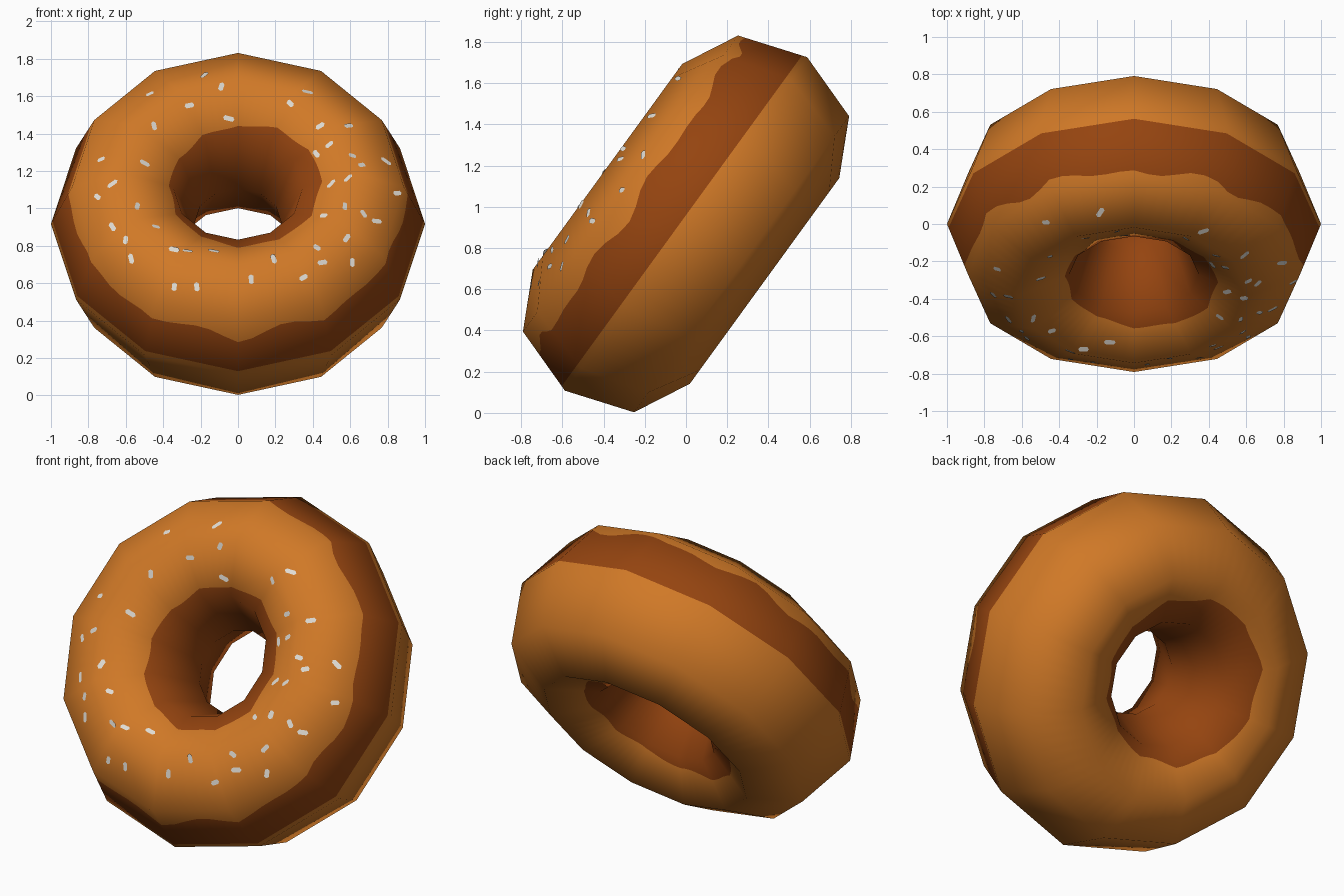
import bpy, math, random
from math import sin, cos, pi
from mathutils import Vector, Matrix
from mathutils.bvhtree import BVHTree

if "Cube" in bpy.data.objects:
    bpy.data.objects.remove(bpy.data.objects["Cube"])

random.seed(4)
R, A, B = 0.617, 0.383, 0.471        # ring radius, half width and half height of section
SIDES, RINGS, SUB = 12, 8, 6         # low-poly ring, each side split for the wavy colour edges
TILT = Matrix.Rotation(math.radians(54), 3, 'X')
LIFT = Vector((0, 0, 0.917))


def material(name, rgb):
    m = bpy.data.materials.new(name)
    m.diffuse_color = (*rgb, 1)
    m.use_nodes = True
    m.node_tree.nodes["Principled BSDF"].inputs["Base Color"].default_value = m.diffuse_color
    return m


caramel = material("caramel", (0.63, 0.19, 0.02))
brown = material("brown", (0.30, 0.058, 0.005))
white = material("off_white", (0.75, 0.72, 0.66))


def corner(i, j):
    """Point and normal at a corner of the low-poly ring."""
    t, p = 2 * pi * i / SIDES, 2 * pi * j / RINGS
    r = R + A * cos(p)
    pos = Vector((r * cos(t), r * sin(t), B * sin(p)))
    nx, nz = cos(p) / A, sin(p) / B
    return pos, Vector((nx * cos(t), nx * sin(t), nz)).normalized()


def surface(u, v):
    """Point and normal on the flat facets, u around the ring, v around the section."""
    i, j = math.floor(u + 1e-9), math.floor(v + 1e-9)
    s, t = u - i, v - j
    out = []
    for k in (0, 1):
        a = corner(i, j)[k].lerp(corner(i + 1, j)[k], s)
        b = corner(i, j + 1)[k].lerp(corner(i + 1, j + 1)[k], s)
        out.append(TILT @ a.lerp(b, t))
    return out[0] + LIFT, out[1].normalized()


# Section positions of the loops; the wavy ones are the colour edges
def loops(t):
    icing = min(0.98, 0.79 + 0.09 * sin(t) + 0.05 * sin(9 * t) + 0.04 * sin(14 * t + 1))
    hole_front = 0.41 + 0.04 * cos(t) - 0.015 * sin(t) + 0.006 * sin(7 * t)
    hole_back = 0.46 - 0.06 * cos(t) + 0.05 * sin(t) + 0.008 * sin(8 * t)
    f = max(0.05, (hole_front - 0.346) / 0.271)
    b = max(0.05, (hole_back - 0.346) / 0.271)
    return [0, 0.075, icing, 1, 2, 3 - f, 3, 4, 5, 5 + b, 6, 7]


BROWN_STRIPS = {1, 5, 6, 7, 8}       # side band and hole wall

# Doughnut ring
N, L = SIDES * SUB, 12
verts, normals, faces, mats = [], [], [], []
for a in range(N):
    for v in loops(2 * pi * a / N):
        p, n = surface(a / SUB, v)
        verts.append(p)
        normals.append(n)
for a in range(N):
    b = (a + 1) % N
    for j in range(L):
        k = (j + 1) % L
        faces.append((a * L + j, b * L + j, b * L + k, a * L + k))
        mats.append(1 if j in BROWN_STRIPS else 0)
me = bpy.data.meshes.new("doughnut")
me.from_pydata(verts, [], faces)
me.materials.append(caramel)
me.materials.append(brown)
for p, m in zip(me.polygons, mats):
    p.material_index = m
    p.use_smooth = True
me.update()
me.normals_split_custom_set_from_vertices(normals)
bpy.context.collection.objects.link(bpy.data.objects.new("doughnut", me))

# Sprinkles: front-view x, z in hundredths, projected onto the icing
SPOTS = [(-47, 161), (-9, 165), (-26, 155), (-5, 148), (28, 156), (-45, 144), (-73, 126),
         (-67, 113), (-50, 124), (-75, 106), (-54, 101), (-67, 90), (-44, 90), (-57, 73),
         (-60, 83), (-34, 58), (-34, 78), (-22, 58), (-27, 77), (-13, 77), (7, 62),
         (19, 73), (35, 63), (42, 79), (45, 71), (58, 84), (61, 71), (46, 96), (57, 101),
         (67, 97), (50, 113), (59, 116), (61, 128), (66, 123), (42, 129), (49, 134),
         (44, 144), (59, 144), (37, 162), (79, 125), (85, 108), (74, 93), (-18, 171)]
tree = BVHTree.FromPolygons(verts, faces)
sv, sf = [], []
for x, z in SPOTS:
    hit, n, _, _ = tree.ray_cast(Vector((x / 100, -3, z / 100)), Vector((0, 1, 0)))
    if hit is None:
        continue
    right = Vector((0, 0, 1)).cross(-n).normalized()
    up = n.cross(right)
    ang = random.uniform(0, pi)
    d = right * cos(ang) + up * sin(ang)
    e = n.cross(d)
    h, w = random.uniform(0.022, 0.034), 0.013
    base = len(sv)
    for q, s in ((-1, 0), (-0.7, -1), (0.7, -1), (1, 0), (0.7, 1), (-0.7, 1)):
        sv.append(hit + n * 0.004 + d * h * q + e * w * s)
    sf.append(tuple(range(base, base + 6)))
sm = bpy.data.meshes.new("sprinkles")
sm.from_pydata(sv, [], sf)
sm.materials.append(white)
sm.update()
bpy.context.collection.objects.link(bpy.data.objects.new("sprinkles", sm))
